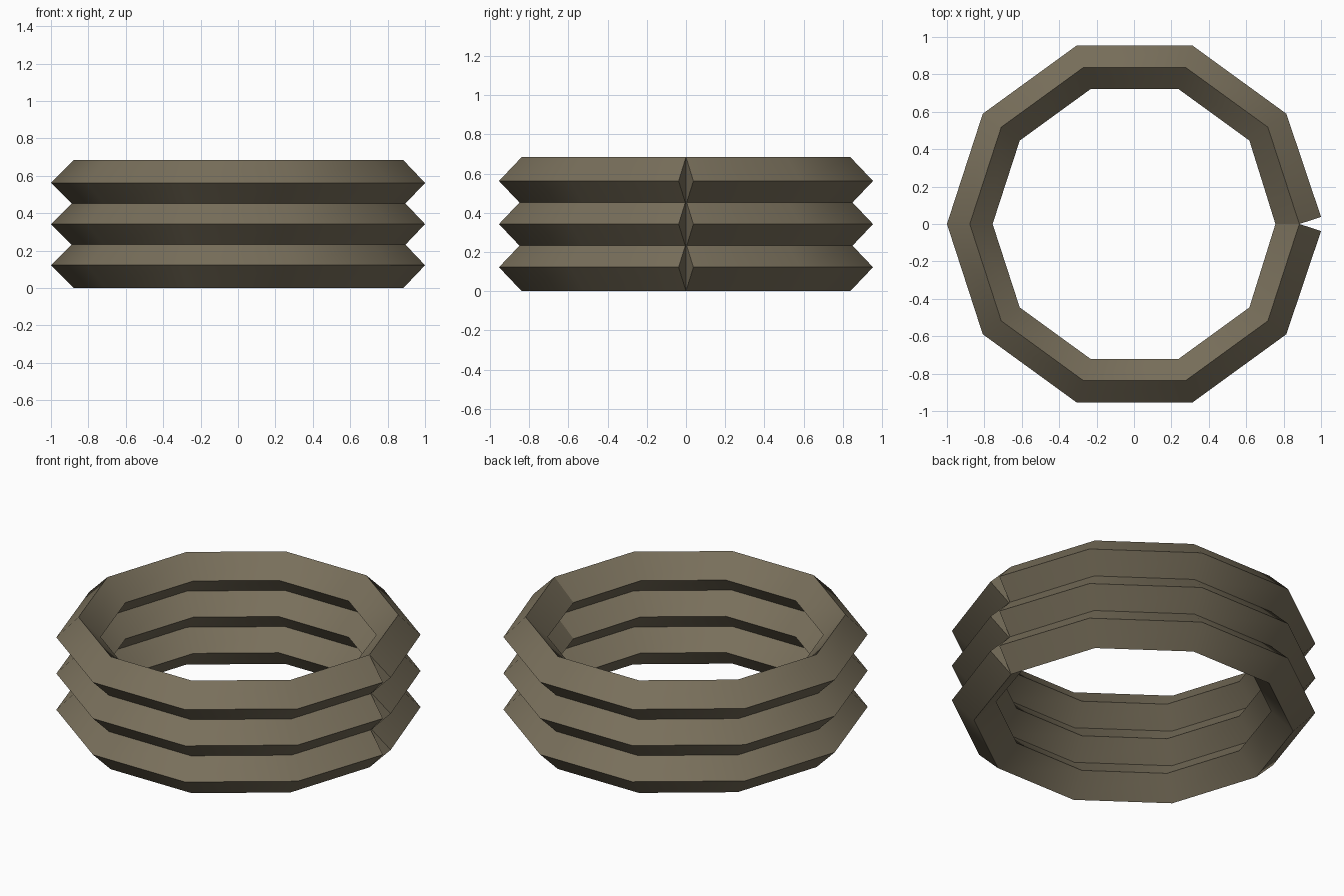
import bpy, bmesh
from math import cos, sin, pi

cube = bpy.data.objects.get("Cube")
if cube:
    bpy.data.objects.remove(cube, do_unlink=True)

SIDES = 10        # corners around each ring
RADIUS = 0.881    # centreline radius
HALF = 0.122      # half diagonal of the diamond section
PITCH = 0.22      # height between rings

olive = bpy.data.materials.new("olive_brown")
olive.use_nodes = True
colour = (0.19, 0.16, 0.105, 1)
olive.diffuse_color = colour
olive.node_tree.nodes["Principled BSDF"].inputs["Base Color"].default_value = colour


def diamond(bm, angle, tilt, z):
    """Diamond section at a corner of the ring, turned by tilt about z."""
    cx, cy = RADIUS * cos(angle) + 0.003, RADIUS * sin(angle)
    loop = []
    for k in range(4):
        out, up = HALF * cos(k * pi / 2), HALF * sin(k * pi / 2)
        loop.append(bm.verts.new((cx + out * cos(angle + tilt),
                                  cy + out * sin(angle + tilt), z + up)))
    return loop


def make_ring(name, z):
    bm = bmesh.new()
    step = 2 * pi / SIDES
    # End sections stand square to their segment, leaving a notch at the seam
    tilts = [step / 2] + [0] * (SIDES - 1) + [-step / 2]
    loops = [diamond(bm, i * step, t, z) for i, t in enumerate(tilts)]
    for a, b in zip(loops, loops[1:]):
        for k in range(4):
            n = (k + 1) % 4
            bm.faces.new((a[k], b[k], b[n], a[n]))
    # End caps at the seam
    bm.faces.new(loops[0])
    bm.faces.new(loops[-1][::-1])
    bmesh.ops.recalc_face_normals(bm, faces=bm.faces)
    mesh = bpy.data.meshes.new(name)
    bm.to_mesh(mesh)
    bm.free()
    mesh.materials.append(olive)
    ring = bpy.data.objects.new(name, mesh)
    bpy.context.collection.objects.link(ring)
    return ring


# Three stacked rings, smooth around and sharp along the section corners
bpy.ops.object.select_all(action='DESELECT')
for i, label in enumerate(("bottom_ring", "middle_ring", "top_ring")):
    ring = make_ring(label, HALF + i * PITCH)
    ring.select_set(True)
    bpy.context.view_layer.objects.active = ring
bpy.ops.object.shade_smooth_by_angle(angle=pi / 6)
